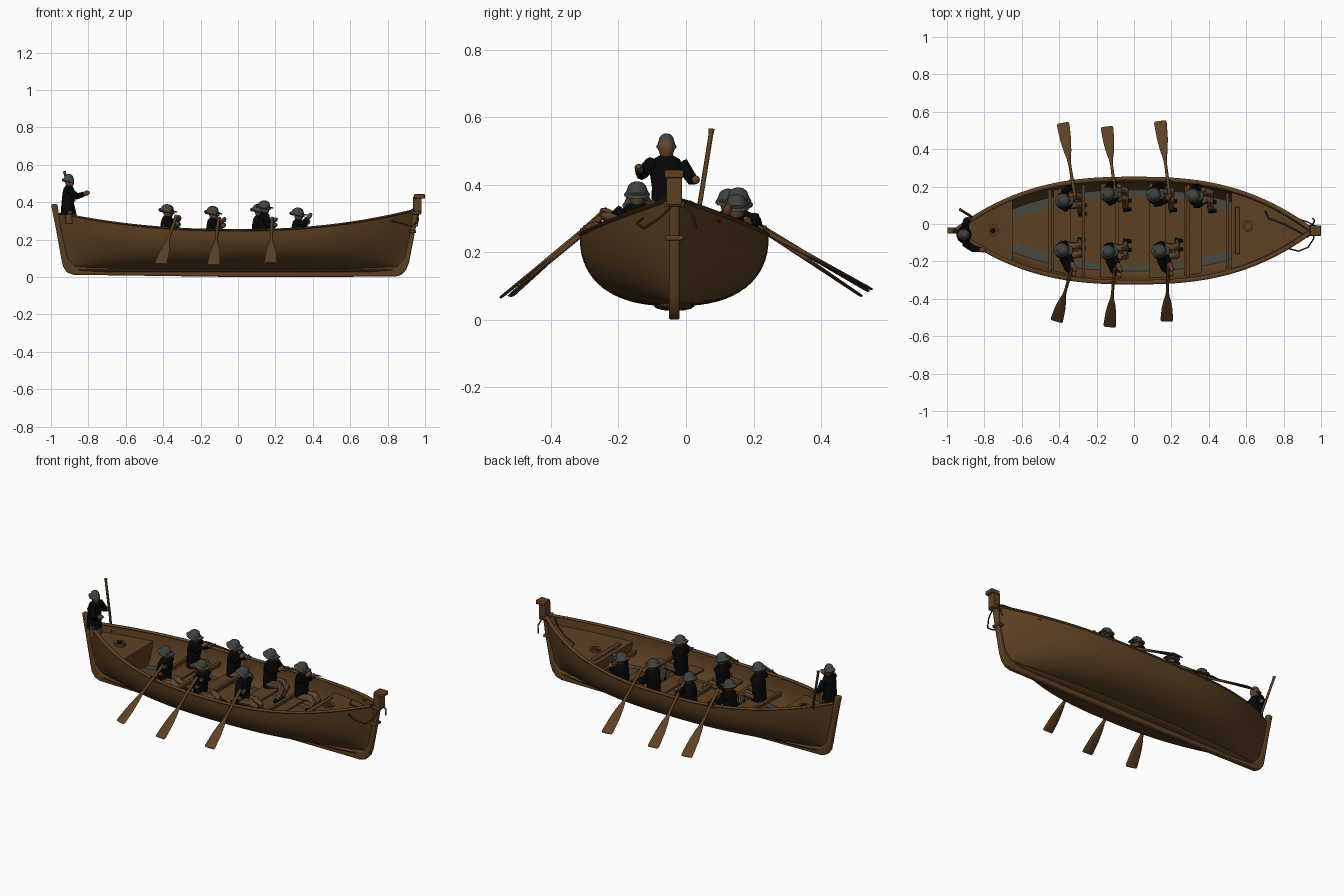
import bpy, bmesh, math
from mathutils import Vector as V

if "Cube" in bpy.data.objects:
    bpy.data.objects.remove(bpy.data.objects["Cube"])

CY = -0.035  # centre line of the hull


def mat(name, r, g, b):
    m = bpy.data.materials.new(name)
    m.diffuse_color = (r, g, b, 1)
    m.use_nodes = True
    m.node_tree.nodes["Principled BSDF"].inputs["Base Color"].default_value = m.diffuse_color
    return m


WOOD = mat("hull_brown", .108, .051, .0165)
COAT = mat("coat_black", .0015, .0019, .0021)
HAT = mat("hat_grey", .05, .055, .047)
SKIN = mat("skin_tan", .125, .06, .027)
TROUSER = mat("trouser_brown", .11, .06, .028)
GREY = mat("floor_grey", .065, .065, .053)
ROPE = mat("rope_dark", .07, .035, .013)


def finish(bm, name, m):
    bmesh.ops.recalc_face_normals(bm, faces=bm.faces)
    me = bpy.data.meshes.new(name)
    bm.to_mesh(me)
    bm.free()
    me.materials.append(m)
    ob = bpy.data.objects.new(name, me)
    bpy.context.collection.objects.link(ob)
    return ob


def loft(rings, name, m):
    """Skin closed rings of points and cap both ends."""
    bm = bmesh.new()
    vs = [[bm.verts.new(p) for p in r] for r in rings]
    n = len(vs[0])
    for a, b in zip(vs, vs[1:]):
        for i in range(n):
            j = (i + 1) % n
            bm.faces.new((a[i], a[j], b[j], b[i]))
    bm.faces.new(vs[0])
    bm.faces.new(vs[-1])
    return finish(bm, name, m)


def sweep(name, m, pts, radii, n=10):
    """Tube through points; a radius may be (side, other)."""
    pts = [V(p) for p in pts]
    if not isinstance(radii, list):
        radii = [radii] * len(pts)
    d0 = (pts[-1] - pts[0]).normalized()
    up = V((1, 0, 0)) if abs(d0.z) > .8 else V((0, 0, 1))
    rings = []
    for i, (p, r) in enumerate(zip(pts, radii)):
        d = (pts[min(i + 1, len(pts) - 1)] - pts[max(i - 1, 0)]).normalized()
        s = d.cross(up).normalized()
        o = s.cross(d)
        ra, rb = r if isinstance(r, tuple) else (r, r)
        rings.append([p + s * ra * math.cos(2 * math.pi * k / n) + o * rb * math.sin(2 * math.pi * k / n)
                      for k in range(n)])
    return loft(rings, name, m)


def box(name, m, x0, x1, y0, y1, z0, z1, bev=.004):
    ob = loft([[(x, y0, z0), (x, y1, z0), (x, y1, z1), (x, y0, z1)] for x in (x0, x1)], name, m)
    b = ob.modifiers.new("bevel", 'BEVEL')
    b.width, b.segments = bev, 2
    return ob


# ---- hull shape rules
def sheer(x):
    return .25 + (.11 if x > 0 else .09) * abs(x / .95) ** 2.2


def half(u):
    return .28 * (1 - abs(u) ** 2.6)


def power(u):
    """Full bilge amidships, sharper section at the ends."""
    return .82 + .6 * u ** 4


def beam(x, z):
    """Inside half breadth at a height."""
    u = x / .955
    c = min(1, max(0, (sheer(x) - z) / (sheer(x) - .058))) ** (1 / .85)
    return max(.004, (half(u) - .01) * math.sqrt(1 - c * c) ** power(u))


def hull_ring(u):
    zs = sheer(u * .95)

    def pt(a, inset):
        zk = .04 + .025 * abs(u) ** 12 + inset
        c = max(0, math.cos(a)) ** .85
        t = (1 - c) ** .6
        z = zs - (zs - zk) * c
        e = .875 + .08 * t if u > 0 else .905 + .07 * t
        y = max(.002, half(u) - inset) * math.copysign(abs(math.sin(a)) ** power(u), a)
        e = .89 + (e - .89) * min(1, abs(u) * 2)
        return (u * e, CY + y, z)
    angs = [(-1 + 2 * i / 32) * math.pi / 2 for i in range(33)]
    return [pt(a, 0) for a in angs] + [pt(a, .014) for a in reversed(angs)]


N = 60
us = [.995 * math.sin(math.pi / 2 * (-1 + 2 * i / N)) for i in range(N + 1)]
loft([hull_ring(u) for u in us], "hull", WOOD)

# gunwale rails
for s in (-1, 1):
    sweep("gunwale_rail", WOOD, [(u * .955, CY + s * (half(u * .995) - .004), sheer(u * .955)) for u in us],
          (.012, .006), 8)

# keel with stem and stern posts, one side profile given thickness
prof = [(-1, .39), (-.972, .25), (-.945, .1), (-.935, .055), (-.915, .025), (-.88, .012), (0, 0), (.84, .002),
        (.875, .012), (.9, .04), (.915, .08), (.948, .25), (.965, .36), (.975, .43), (.94, .43), (.925, .25),
        (.89, .1), (.85, .055), (0, .05), (-.87, .055), (-.91, .1), (-.945, .25), (-.965, .39)]
bm = bmesh.new()
f = bm.faces.new([bm.verts.new((x, CY - .016, z)) for x, z in prof])
ext = bmesh.ops.extrude_face_region(bm, geom=[f])
bmesh.ops.translate(bm, vec=(0, .032, 0), verts=[v for v in ext["geom"] if isinstance(v, bmesh.types.BMVert)])
keel = finish(bm, "keel_and_posts", WOOD)
bev = keel.modifiers.new("bevel", 'BEVEL')
bev.width, bev.segments = .008, 3
# garboard fillet that fairs the hull into the keel
sweep("keel_fillet", WOOD, [(x, CY, .04) for x in (-.86, -.7, -.3, .3, .7, .83)],
      [(.016, .01), (.035, .014), (.06, .014), (.06, .014), (.035, .014), (.016, .01)], 12)
# stem head with cap and collars
box("stem_head", WOOD, .935, .982, CY - .023, CY + .023, .34, .43)
box("stem_cap", WOOD, .942, 1.0, CY - .028, CY + .028, .42, .443)
box("stem_collar", WOOD, .925, .978, CY - .03, CY + .03, .335, .352)
box("stem_lower_collar", WOOD, .915, .952, CY - .027, CY + .027, .235, .25)


# ---- decks, floor and seats follow the inside of the hull
def plate(name, m, x0, x1, zf, wf, th=.008, n=14):
    rings = []
    for i in range(n + 1):
        x = x0 + (x1 - x0) * i / n
        z = zf(x)
        w, w2 = wf(x, z), wf(x, z - th)
        rings.append([(x, CY - w, z), (x, CY + w, z), (x, CY + w2, z - th), (x, CY - w2, z - th)])
    loft(rings, name, m)


def bulkhead(name, x0, x1):
    """Upright board cut to the hull section."""
    rings = []
    for x in (x0, x1):
        zt = deck_z(x) - .002
        zs = [.1 + (zt - .1) * i / 8 for i in range(9)]
        rings.append([(x, CY - beam(x, z), z) for z in zs] + [(x, CY + beam(x, z), z) for z in reversed(zs)])
    loft(rings, name, WOOD)


def deck_z(x):
    return sheer(x) - .045


plate("stern_deck", WOOD, -.94, -.65, deck_z, beam)
plate("bow_deck", WOOD, .52, .93, deck_z, beam)
bulkhead("stern_bulkhead", -.66, -.652)
bulkhead("bow_bulkhead", .522, .53)
plate("floor", GREY, -.65, .52, lambda x: .118, beam)
plate("floor_boards", WOOD, -.65, .52, lambda x: .124, lambda x, z: beam(x, .118) * (.86 - .85 * x * x))
for x in (-.38, -.13, .13, .32):
    plate("seat", WOOD, x - .05, x + .04, lambda q: .172, beam, .012, 2)
for x in (-.45, -.27, -.09, .29, .5):
    plate("cross_beam", WOOD, x - .009, x + .009, lambda q: .19, beam, .02, 1)
box("deck_plank", WOOD, .54, .565, -.16, .09, .225, .25)


# deck rings around the mast holes
def ring(name, x, y, r):
    z = deck_z(x) + .004
    p = [(.6, -.006), (1, -.006), (1, .008), (.6, .008)]
    bm = bmesh.new()
    vs = [[bm.verts.new((x + r * k * math.cos(a), y + r * k * math.sin(a), z + h)) for k, h in p]
          for a in [i * math.pi / 10 for i in range(20)]]
    for i in range(20):
        for j in range(4):
            a, b = vs[i], vs[(i + 1) % 20]
            bm.faces.new((a[j], a[(j + 1) % 4], b[(j + 1) % 4], b[j]))
    finish(bm, name, WOOD)


ring("stern_deck_ring", -.755, CY, .032)
ring("bow_deck_ring", .61, -.012, .03)
sweep("stern_deck_plug", COAT, [(-.755, CY, .25), (-.755, CY, .268)], .014, 10)

# mooring ropes at the bow
ropes = [[(.70, .07, .28), (.72, .03, .272), (.80, -.0, .285), (.87, -.035, .31), (.93, -.07, .36), (.955, -.04, .37)],
         [(.82, -.13, .30), (.88, -.145, .285), (.93, -.125, .27), (.96, -.08, .30), (.965, -.03, .35)],
         [(.74, .1, .29), (.80, .05, .31), (.87, .03, .34), (.93, .01, .35), (.965, -.01, .35)],
         [(.955, -.01, .35), (.965, .02, .31), (.955, .03, .27)]]
for r in ropes:
    sweep("bow_rope", ROPE, r, .004, 6)


# ---- people
def person(x, y, top, hands, standing=False):
    b = top - .22
    sweep("coat", COAT, [(x - .004, y, b), (x - .006, y, b + .06), (x, y, b + .115), (x, y, b + .143), (x, y, b + .157)],
          [(.046, .04), (.043, .034), (.051, .034), (.04, .028), (.016, .016)], 14)
    sweep("head", SKIN, [(x + .005, y, top - h) for h in (.078, .066, .048, .03, .015)],
          [.012, .018, .024, .024, .016], 12)
    k = .78 if standing else 1
    # hat brim dips at the back, so shift the lower rings
    sweep("hat", HAT, [(x - dx, y, top - h) for dx, h in
                       ((.006, .046), (.005, .04), (.002, .033), (0, .024), (0, .012), (0, .004), (0, 0))],
          [(.034 * k, .036 * k), (.039 * k, .044 * k), (.034 * k, .038 * k), (.03 * k, .032 * k),
           (.026 * k, .028 * k), (.017 * k, .018 * k), .004], 18)
    if not standing:
        sweep("hat_peak", HAT, [(x + .02, y, top - .036), (x + .05, y, top - .041)], [(.028, .005), (.018, .003)], 10)
    for s, h in zip((-1, 1), hands):
        h = V(h)
        sh = V((x + .002, y + s * .043, b + .132))
        el = (sh + h) / 2 + V((-.006, s * .012, -.026))
        sweep("sleeve", COAT, [sh, el, h + (el - h) * .35], [.021, .018, .014], 8)
        sweep("hand", SKIN, [h + (el - h) * .4, h, h + (h - el) * .2], [.011, .013, .007], 8)
        ly = y + s * .023
        if standing:
            sweep("leg", TROUSER, [(x, ly, b + .02), (x + .005, ly, deck_z(x))], [.023, .02], 8)
        else:
            fy = ly + (CY - y) * .3  # feet lean towards the centre
            sweep("leg", TROUSER, [(x, ly, b + .02), (x + .065, ly, b + .028), (x + .088, ly, b + .01),
                                   (x + .09, fy, .128)], [.023, .021, .02, .014], 8)
            sweep("boot", COAT, [(x + .08, fy, .136), (x + .12, fy, .132)], [.014, .009], 8)


# ---- oars, each with its rower: blade tip, rail crossing, seat position, hat top
crew = [((-.415, -.52, .07), (-.35, -.30), (-.38, -.14), .39),
        ((-.13, -.55, .065), (-.11, -.31), (-.135, -.15), .378),
        ((.175, -.52, .075), (.18, -.30), (.14, -.145), .41),
        ((-.38, .54, .085), (-.33, .235), (-.375, .125), .388),
        ((-.145, .52, .07), (-.11, .24), (-.135, .16), .38),
        ((.14, .55, .09), (.18, .235), (.11, .155), .392)]
for tip, (gx, gy), (px, py), top in crew:
    t, g = V(tip), V((gx, gy, sheer(gx) + .008))

    def at(k):
        return t + (g - t) * k
    sweep("oar", WOOD, [at(k) for k in (0, .03, .3, .5, .62, .75, 1, 1.3)],
          [(.03, .003), (.034, .004), (.029, .005), (.02, .006), (.011, .007), .0075, .0085, .0085], 10)
    # pair of rowlock pins on the rail
    for dx in (-.014, .014):
        sweep("rowlock_pin", WOOD, [(gx + dx, gy, g.z - .02), (gx + dx, gy, g.z + .012)], .004, 6)
    grips = sorted([at(1.14), at(1.29)], key=lambda p: p.y)
    grips = [V((max(p.x, px + .06), p.y, p.z - .008)) for p in grips]
    person(px, py, top, grips)

# lookout without an oar
person(.32, .15, .372, [(.385, .125, .33), (.375, .18, .295)])
# helmsman standing at the stern with a pole
person(-.905, -.058, .552, [(-.805, -.14, .45), (-.875, .03, .415)], True)
sweep("steering_pole", WOOD, [(-.86, .028, .28), (-.873, .042, .35), (-.925, .074, .55), (-.928, .076, .565)],
      [.007, .007, .007, .009], 8)

# smooth shading with sharp edges kept
bpy.ops.object.select_all(action='DESELECT')
for ob in bpy.context.collection.objects:
    ob.select_set(True)
    bpy.context.view_layer.objects.active = ob
bpy.ops.object.shade_smooth_by_angle(angle=math.radians(45))
